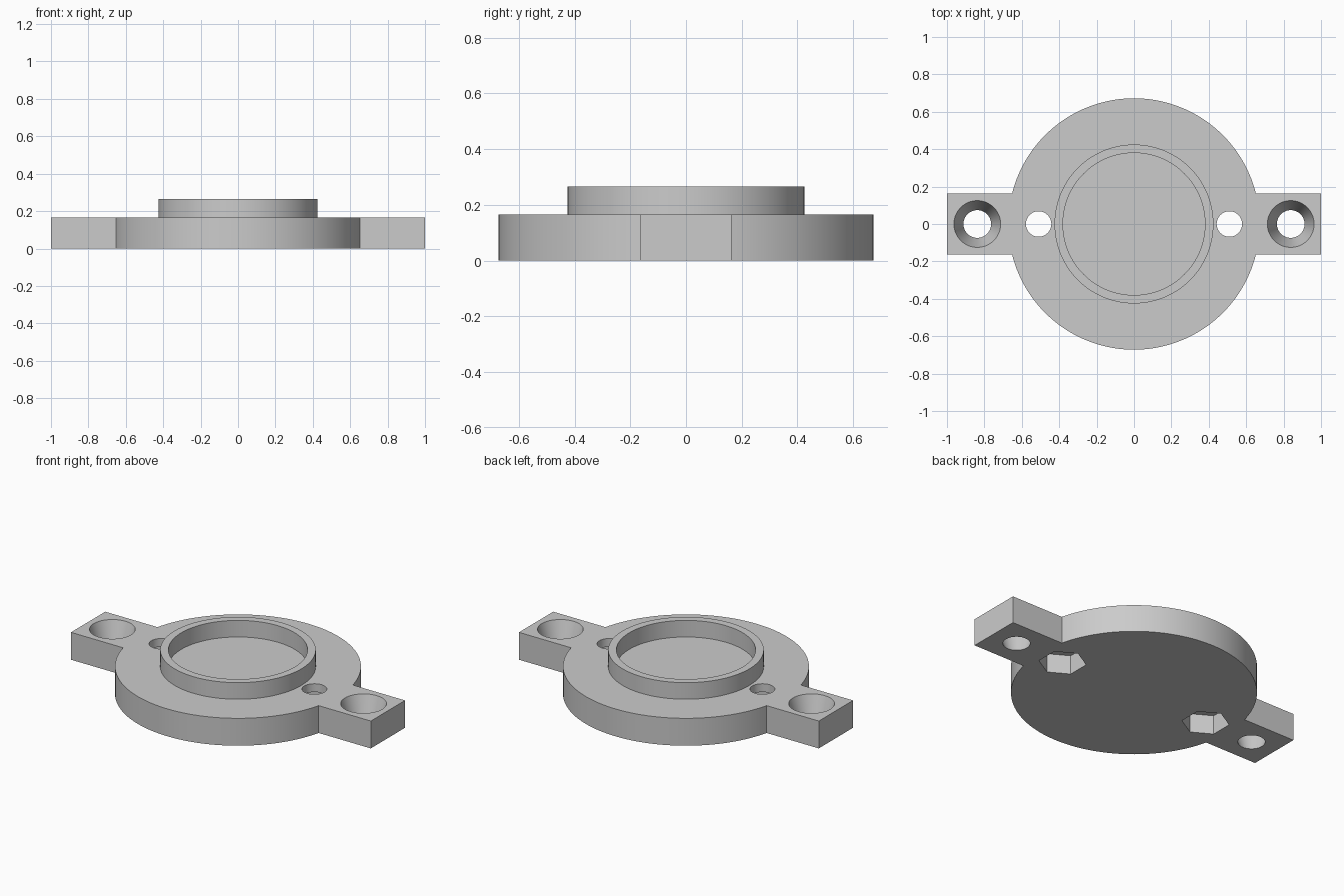
import bpy
import bmesh
from math import cos, sin, asin, pi, radians

# Main dimensions
PLATE_R, PLATE_H = 0.672, 0.165
ARM_HALF = 0.163
RING_OUT, RING_IN, RING_TOP = 0.425, 0.38, 0.265
BOLT_X, SCREW_X = 0.51, 0.838
SEG = 128

cube = bpy.data.objects.get("Cube")
if cube:
    bpy.data.objects.remove(cube, do_unlink=True)

grey = bpy.data.materials.new("light grey")
grey.use_nodes = True
grey.diffuse_color = (0.6, 0.6, 0.6, 1)
grey.node_tree.nodes["Principled BSDF"].inputs["Base Color"].default_value = (0.6, 0.6, 0.6, 1)


def add_object(name, bm):
    bmesh.ops.recalc_face_normals(bm, faces=bm.faces)
    mesh = bpy.data.meshes.new(name)
    bm.to_mesh(mesh)
    bm.free()
    mesh.materials.append(grey)
    obj = bpy.data.objects.new(name, mesh)
    bpy.context.collection.objects.link(obj)
    return obj


def circle(r, z, n, cx=0, turn=0):
    return [(cx + r * cos(turn + 2 * pi * i / n), r * sin(turn + 2 * pi * i / n), z)
            for i in range(n)]


def bridge(bm, a, b):
    for i in range(len(a)):
        j = (i + 1) % len(a)
        bm.faces.new((a[i], a[j], b[j], b[i]))


def loft(name, loops, caps=True):
    """Join successive point loops into a shell, optionally capped."""
    bm = bmesh.new()
    rows = [[bm.verts.new(p) for p in loop] for loop in loops]
    for a, b in zip(rows, rows[1:]):
        bridge(bm, a, b)
    if caps:
        bm.faces.new(rows[0])
        bm.faces.new(rows[-1])
    return add_object(name, bm)


def smooth(obj):
    bpy.ops.object.select_all(action='DESELECT')
    obj.select_set(True)
    bpy.context.view_layer.objects.active = obj
    bpy.ops.object.shade_smooth_by_angle(angle=radians(30))


# Plate outline: two arcs joined by the square mounting arms
start = asin(ARM_HALF / PLATE_R)
half = SEG // 2
outline = []
for side in (1, -1):
    outline.append((side, side * ARM_HALF))
    for i in range(half + 1):
        a = start + (pi - 2 * start) * i / half
        outline.append((side * PLATE_R * cos(a), side * PLATE_R * sin(a)))
    outline.append((-side, side * ARM_HALF))
plate = loft("mounting_plate", [[(x, y, z) for x, y in outline] for z in (0, PLATE_H)])

# Cutters: bolt holes, hexagonal nut pockets and full-depth countersinks
cutters = []
over = 0.02
slope = (0.125 - 0.074) / PLATE_H
for s in (-1, 1):
    cutters.append(loft("nut_pocket_cutter", [circle(0.131, z, 6, s * BOLT_X, pi / 6)
                                              for z in (-over, 0.115)]))
    cutters.append(loft("bolt_hole_cutter", [circle(0.068, z, 48, s * BOLT_X)
                                             for z in (-over, PLATE_H + over)]))
    cutters.append(loft("countersink_cutter", [circle(0.074 + slope * z, z, 64, s * SCREW_X)
                                               for z in (-over, PLATE_H + over)]))
for cutter in cutters:
    cutter.hide_render = True
    mod = plate.modifiers.new(cutter.name, 'BOOLEAN')
    mod.operation = 'DIFFERENCE'
    mod.solver = 'EXACT'
    mod.object = cutter

# Bake the cuts and discard the cutters
bpy.context.view_layer.update()
graph = bpy.context.evaluated_depsgraph_get()
cut_mesh = bpy.data.meshes.new_from_object(plate.evaluated_get(graph))
plate.modifiers.clear()
plate.data = cut_mesh
for cutter in cutters:
    bpy.data.objects.remove(cutter, do_unlink=True)

# Raised locating ring on top of the plate
ring = loft("raised_ring", [circle(RING_OUT, PLATE_H, SEG), circle(RING_OUT, RING_TOP, SEG),
                            circle(RING_IN, RING_TOP, SEG), circle(RING_IN, PLATE_H, SEG)],
            caps=False)

# Open shell: make sure the ring's top faces point up
if any(p.normal.z < -0.5 for p in ring.data.polygons):
    ring.data.flip_normals()

for part in (plate, ring):
    smooth(part)
